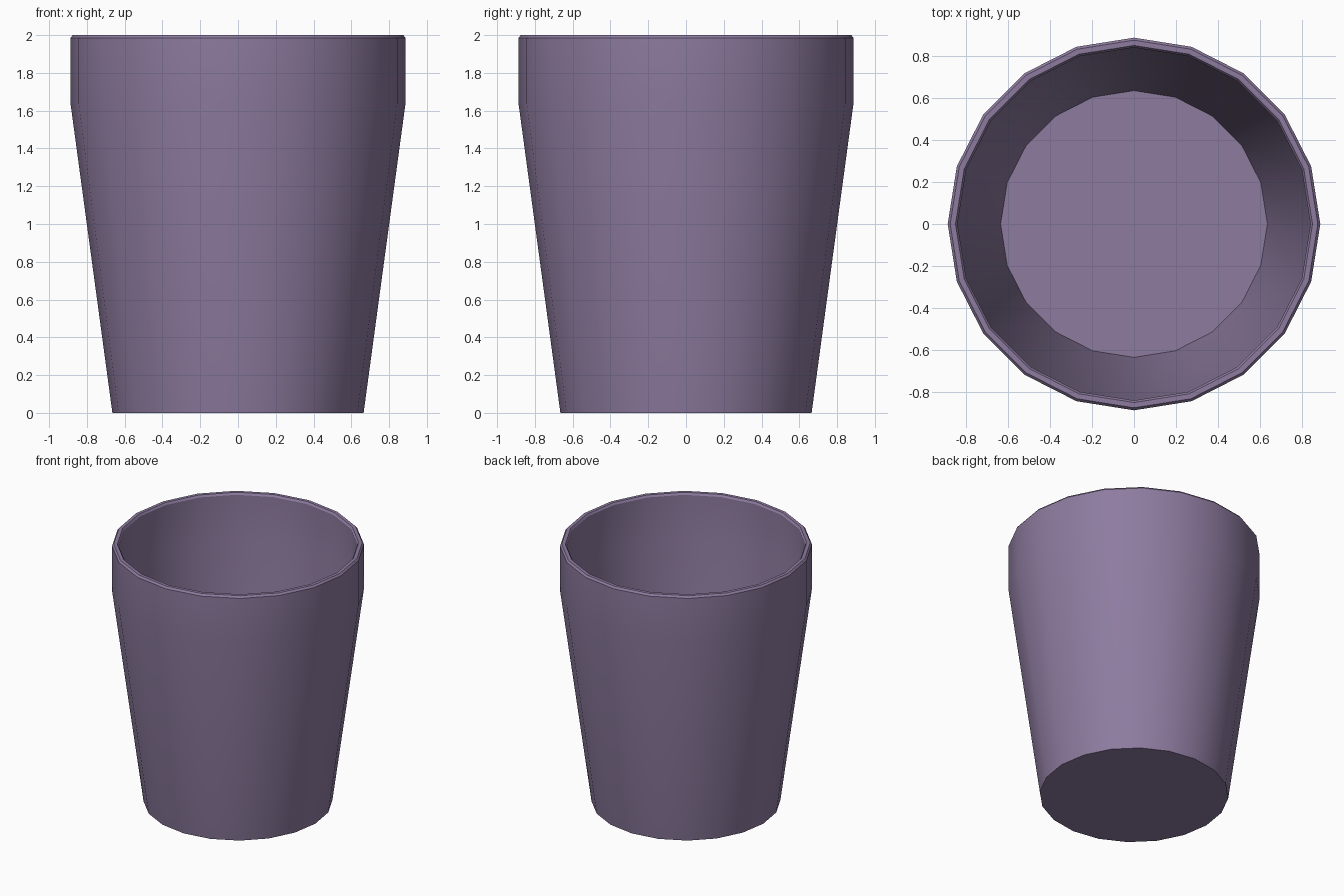
import bpy, bmesh, math

if "Cube" in bpy.data.objects:
    bpy.data.objects.remove(bpy.data.objects["Cube"])

SIDES = 20
# Radius / height rings: outside from base to rim, then inside down to the floor
profile = [(0.665, 0), (0.887, 1.64), (0.887, 1.985), (0.875, 2.0),
           (0.85, 2.0), (0.84, 1.985), (0.84, 1.64), (0.635, 0.04)]

bm = bmesh.new()
rings = [[bm.verts.new((r * math.cos(i * math.tau / SIDES),
                        r * math.sin(i * math.tau / SIDES), z))
          for i in range(SIDES)] for r, z in profile]

# Walls and rounded rim
for low, high in zip(rings, rings[1:]):
    for i in range(SIDES):
        j = (i + 1) % SIDES
        bm.faces.new((low[i], low[j], high[j], high[i]))

# Underside and inner floor
bm.faces.new(rings[0][::-1])
bm.faces.new(rings[-1])

mesh = bpy.data.meshes.new("cup")
bm.to_mesh(mesh)
bm.free()
cup = bpy.data.objects.new("cup", mesh)
bpy.context.collection.objects.link(cup)

# Muted purple finish
mat = bpy.data.materials.new("muted_purple")
mat.diffuse_color = (0.27, 0.20, 0.35, 1)
mat.use_nodes = True
mat.node_tree.nodes["Principled BSDF"].inputs["Base Color"].default_value = mat.diffuse_color
mesh.materials.append(mat)

# Smooth walls, crisp rim and base edges
bpy.context.view_layer.objects.active = cup
cup.select_set(True)
bpy.ops.object.shade_smooth_by_angle(angle=math.radians(30))
